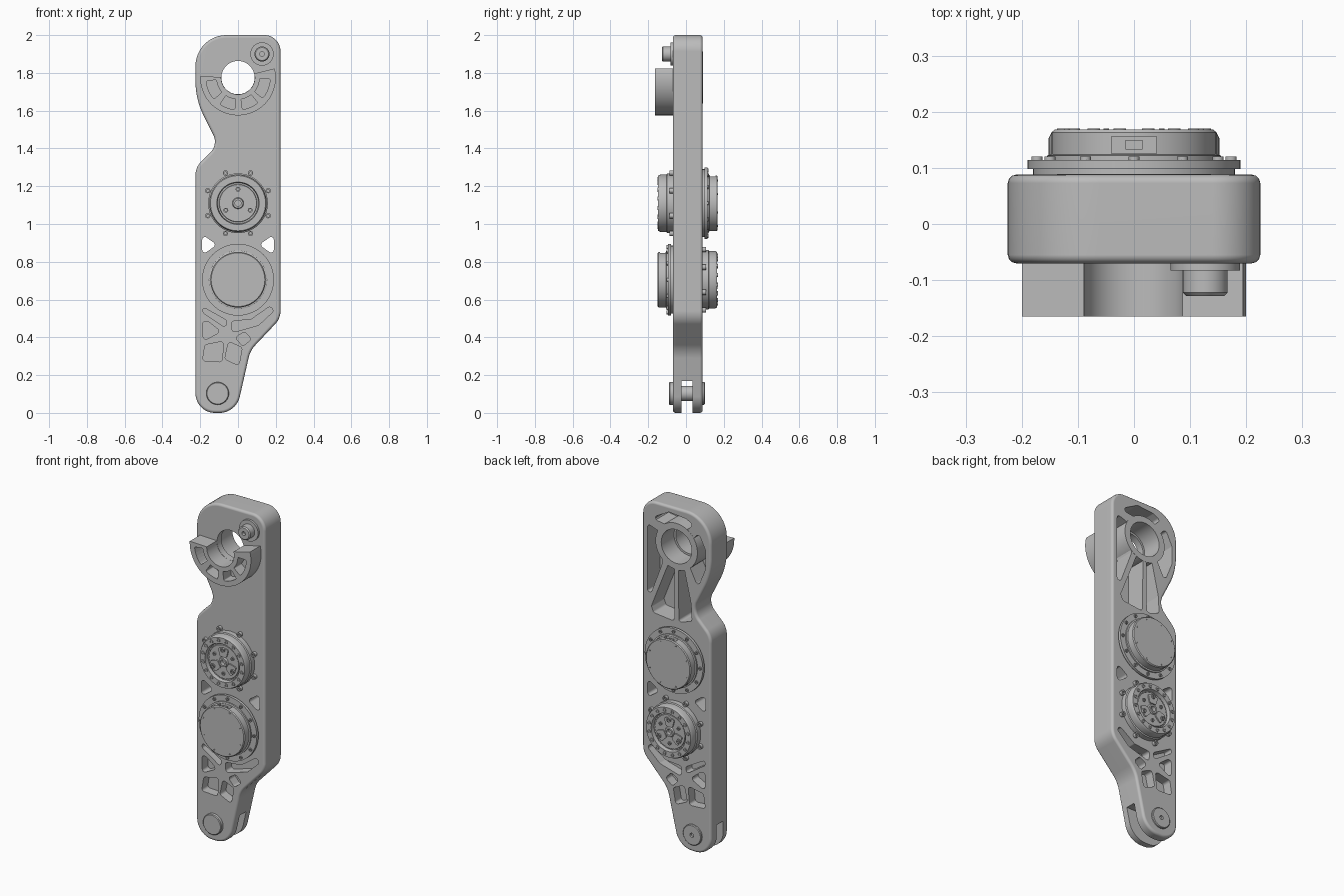
import bpy, bmesh
from math import sin, cos, tan, pi, radians
from mathutils import Vector, Matrix

cube = bpy.data.objects.get("Cube")
if cube:
    bpy.data.objects.remove(cube, do_unlink=True)

# Single flat material
metal = bpy.data.materials.new("plain_grey")
metal.use_nodes = True
GREY = (0.5, 0.5, 0.5, 1)
metal.diffuse_color = GREY
metal.node_tree.nodes["Principled BSDF"].inputs["Base Color"].default_value = GREY

FRONT, BACK = -0.07, 0.088
BORE_Z, UPPER_Z, LOWER_Z = 1.775, 1.11, 0.705


def rounded(points, radius=0.015, steps=4):
    """Round polygon corners; a third coordinate overrides the radius."""
    out = []
    for i, point in enumerate(points):
        p = Vector(point[:2])
        before = p - Vector(points[i - 1][:2])
        after = Vector(points[(i + 1) % len(points)][:2]) - p
        d1, d2 = before.normalized(), after.normalized()
        turn = -d1.angle_signed(d2)
        if abs(turn) < 0.02:
            out.append(p)
            continue
        r = point[2] if len(point) > 2 else radius
        half = tan(abs(turn) / 2)
        t = min(r * half, 0.48 * before.length, 0.48 * after.length)
        start = p - d1 * t
        side = 1 if turn > 0 else -1
        centre = start + Vector((-d1.y, d1.x)) * side * t / half
        for k in range(steps + 1):
            out.append(centre + Matrix.Rotation(turn * k / steps, 2) @ (start - centre))
    return out


def sector(r0, r1, a0, a1, n=24):
    """Part of a ring around the bore, angles in degrees."""
    angles = [radians(a0 + (a1 - a0) * k / n) for k in range(n + 1)]
    outer = [(r1 * cos(a), BORE_Z + r1 * sin(a)) for a in angles]
    inner = [(r0 * cos(a), BORE_Z + r0 * sin(a)) for a in reversed(angles)]
    return outer + inner


def box(x0, x1, z0, z1):
    return [(x0, z0), (x1, z0), (x1, z1), (x0, z1)]


def prism(bm, points, y0, y1):
    a = [bm.verts.new((p[0], y0, p[1])) for p in points]
    b = [bm.verts.new((p[0], y1, p[1])) for p in points]
    bm.faces.new(a)
    bm.faces.new(b[::-1])
    for i in range(len(a)):
        bm.faces.new((a[i - 1], a[i], b[i], b[i - 1]))


def lathe(bm, x, z, profile, n=64):
    """Revolve (radius, y) pairs about the y direction."""
    rings = []
    for r, y in profile:
        if r == 0:
            rings.append([bm.verts.new((x, y, z))] * n)
        else:
            rings.append([bm.verts.new((x + r * cos(2 * pi * k / n), y, z + r * sin(2 * pi * k / n)))
                          for k in range(n)])
    for a, b in zip(rings, rings[1:]):
        for k in range(n):
            j = (k + 1) % n
            bm.faces.new(list(dict.fromkeys((a[k], a[j], b[j], b[k]))))


def make(name, bm, cutter=None, bevel=0):
    def to_object(mesh_bm, label):
        bmesh.ops.recalc_face_normals(mesh_bm, faces=mesh_bm.faces[:])
        mesh = bpy.data.meshes.new(label)
        mesh_bm.to_mesh(mesh)
        mesh_bm.free()
        mesh.materials.append(metal)
        ob = bpy.data.objects.new(label, mesh)
        bpy.context.scene.collection.objects.link(ob)
        return ob

    ob = to_object(bm, name)
    if bevel:
        mod = ob.modifiers.new("edge_round", "BEVEL")
        mod.width, mod.segments = bevel, 3
        mod.limit_method, mod.angle_limit = "ANGLE", radians(50)
    if cutter:
        tool = to_object(cutter, name + "_cutter")
        tool.hide_render = True
        mod = ob.modifiers.new("cut", "BOOLEAN")
        mod.operation, mod.solver, mod.object = "DIFFERENCE", "EXACT", tool
    if ob.modifiers:
        # Bake the modifiers, then drop the helper
        graph = bpy.context.evaluated_depsgraph_get()
        graph.update()
        ob.data = bpy.data.meshes.new_from_object(ob.evaluated_get(graph))
        ob.modifiers.clear()
        if cutter:
            bpy.data.objects.remove(tool, do_unlink=True)
    ob.data.shade_smooth()
    ob.data.set_sharp_from_angle(angle=radians(32))
    ob.modifiers.new("clean_shading", "WEIGHTED_NORMAL").keep_sharp = True
    return ob


def bolts(bm, z, ring, count, base, top, radius, offset=0.5):
    """Circle of socket bolts standing on y = base and ending at y = top."""
    sink = top - (0.008 if top > base else -0.008)
    for k in range(count):
        a = 2 * pi * (k + offset) / count
        lathe(bm, ring * cos(a), z + ring * sin(a),
              [(0, base), (radius, base), (radius, top), (radius / 2, top),
               (radius / 2, sink), (0, sink)], 12)


# Main arm plate
arm = bmesh.new()
outline = [(-0.225, 2, 0.225), (0.225, 2, 0.085), (0.225, 0.5, 0.1), (0.065, 0.33, 0.15),
           (-0.01, 0, 0.11), (-0.225, 0, 0.115), (-0.225, 1.3, 0.1),
           (-0.105, 1.42, 0.08), (-0.225, 1.66, 0.4)]
prism(arm, rounded(outline, steps=12), FRONT, BACK)

cuts = bmesh.new()
# Stepped bore and clevis slot
lathe(cuts, 0, BORE_Z, [(0, -0.2), (0.088, -0.2), (0.088, -0.03), (0.1, -0.03), (0.1, 0.2), (0, 0.2)])
prism(cuts, box(-0.4, 0.2, -0.1, 0.17), -0.025, 0.035)
# Triangular windows
for side in (-1, 1):
    prism(cuts, rounded([(side * 0.19, 0.945), (side * 0.112, 0.89), (side * 0.19, 0.835)]), -0.2, 0.2)
# Lower lightening pockets, on both faces
lower_pockets = [
    [(-0.185, 0.485), (-0.16, 0.485), (-0.09, 0.43), (-0.185, 0.38)],
    [(-0.175, 0.36), (-0.075, 0.38), (-0.085, 0.27), (-0.188, 0.275)],
    [(-0.05, 0.378), (0.022, 0.345), (0.005, 0.25), (-0.07, 0.285)],
    [(-0.015, 0.4), (0.035, 0.43), (0.072, 0.39), (0.025, 0.352)],
    [(-0.035, 0.485), (0.07, 0.495), (0.17, 0.565), (0.19, 0.54), (0.11, 0.465), (-0.03, 0.425)],
    [(-0.185, 0.56), (-0.06, 0.49), (-0.065, 0.45), (-0.185, 0.53)]]
for shape in lower_pockets:
    prism(cuts, rounded(shape), -0.2, FRONT + 0.055)
    prism(cuts, rounded(shape), BACK - 0.055, 0.2)
# Deep upper pockets behind the bore
upper_pockets = [
    [(0.17, 1.9), (0.05, 1.965), (-0.06, 1.955), (-0.11, 1.93), (-0.06, 1.885), (0.06, 1.885)],
    [(0.19, 1.86), (0.19, 1.46), (0.165, 1.46), (0.09, 1.66), (0.12, 1.78), (0.105, 1.83)],
    [(0.055, 1.655), (0.165, 1.38), (0.15, 1.345), (0.015, 1.33), (0.012, 1.655)],
    [(-0.012, 1.655), (-0.015, 1.33), (-0.1, 1.36), (-0.095, 1.46), (-0.05, 1.655)],
    [(-0.145, 1.89), (-0.19, 1.8), (-0.188, 1.69), (-0.14, 1.57), (-0.085, 1.68), (-0.12, 1.78), (-0.1, 1.84)]]
for shape in upper_pockets:
    prism(cuts, rounded(shape), -0.03, 0.2)
make("arm_plate", arm, cuts, 0.015)

# Round boss around the bore
boss = bmesh.new()
lathe(boss, 0, BORE_Z, [(0.0995, -0.035), (0.137, -0.035), (0.137, 0.089), (0.0995, 0.089), (0.0995, -0.035)])
make("bore_boss", boss)

# Half-ring bracket with pockets
bracket, cuts = bmesh.new(), bmesh.new()
prism(bracket, sector(0.089, 0.2, 178, 374, 48), -0.165, FRONT + 0.005)
for start, end in ((186, 222), (236, 264), (278, 308), (320, 358)):
    prism(cuts, rounded(sector(0.115, 0.17, start, end, 6), 0.01), -0.2, -0.095)
make("half_ring_bracket", bracket, cuts)

# Stop pin at the top corner
stop = bmesh.new()
lathe(stop, 0.127, 1.9, [(0, FRONT), (0.062, FRONT), (0.062, -0.083), (0.04, -0.083), (0.04, -0.122),
                         (0.034, -0.128), (0.012, -0.128), (0.012, -0.11), (0, -0.11)], 40)
make("stop_pin", stop)

# Clevis pin at the foot
pin = bmesh.new()
lathe(pin, -0.108, 0.103, [(0, -0.09), (0.056, -0.09), (0.06, -0.086), (0.06, -0.06), (0.04, -0.06),
                           (0.04, 0.08), (0.06, 0.08), (0.06, 0.096), (0.056, 0.1), (0.012, 0.1),
                           (0.012, 0.088), (0, 0.088)], 40)
make("clevis_pin", pin)


def output_hub(name, z, base, s):
    """Bolted drive hub with a recessed centre; s is the outward y direction."""
    y = lambda h: base + s * h
    hub = bmesh.new()
    lathe(hub, 0, z, [(r, y(h)) for r, h in (
        (0, -0.01), (0.158, -0.01), (0.158, 0.03), (0.152, 0.034), (0.152, 0.065), (0.146, 0.077),
        (0.112, 0.077), (0.108, 0.055), (0.1, 0.055), (0.098, 0.063), (0.03, 0.063),
        (0.026, 0.072), (0.016, 0.072), (0.016, 0.05), (0, 0.05))])
    make(name, hub)
    details = bmesh.new()
    bolts(details, z, 0.129, 16, y(0.07), y(0.082), 0.011)
    bolts(details, z, 0.173, 8, y(-0.005), y(0.018), 0.014)
    bolts(details, z, 0.103, 36, y(0.05), y(0.06), 0.003)
    # Three lugs around the axle
    for k in range(3):
        a = pi / 2 + k * 2 * pi / 3
        lug = [(r * cos(a + t), z + r * sin(a + t)) for r, t in ((0.038, -0.6), (0.088, -0.4), (0.088, 0.4), (0.038, 0.6))]
        prism(details, rounded(lug, 0.01), y(0.055), y(0.07))
    bolts(details, z, 0.074, 3, y(0.065), y(0.078), 0.013, 0.75)
    bolts(details, z, 0.068, 3, y(0.055), y(0.07), 0.01, 0.25)
    make(name + "_bolts", details)


def motor_cap(name, z, base, s):
    """Flanged round housing with a plug notch at the top."""
    y = lambda h: base + s * h
    cap, notch, details = bmesh.new(), bmesh.new(), bmesh.new()
    lathe(cap, 0, z, [(r, y(h)) for r, h in (
        (0, -0.01), (0.18, -0.01), (0.18, 0.01), (0.19, 0.01), (0.19, 0.026), (0.155, 0.026),
        (0.155, 0.034), (0.147, 0.036), (0.147, 0.075), (0.142, 0.08), (0, 0.08))])
    prism(notch, box(-0.04, 0.04, z + 0.118, z + 0.2), y(0.038), y(0.068))
    make(name, cap, notch)
    bolts(details, z, 0.173, 12, y(0.02), y(0.032), 0.01, 0)
    bolts(details, z, 0.13, 8, y(0.078), y(0.082), 0.005)
    prism(details, box(-0.015, 0.015, z + 0.11, z + 0.138), y(0.045), y(0.062))
    make(name + "_bolts", details)


# Drives: each hub has its cap on the opposite face
output_hub("front_output_hub", UPPER_Z, FRONT, -1)
motor_cap("back_motor_cap", UPPER_Z, BACK, 1)
motor_cap("front_motor_cap", LOWER_Z, FRONT, -1)
output_hub("back_output_hub", LOWER_Z, BACK, 1)
